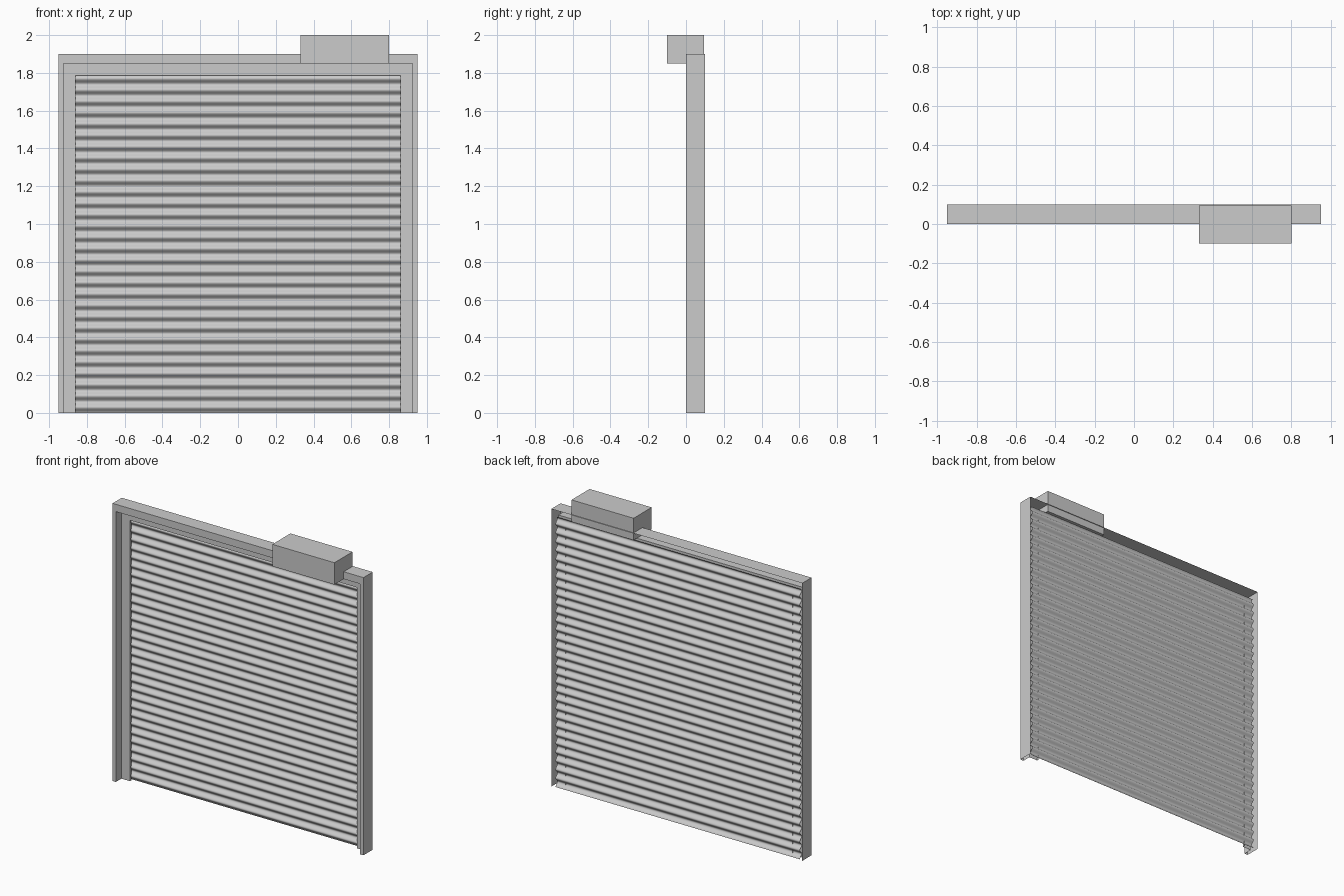
import bpy, math

if "Cube" in bpy.data.objects:
    bpy.data.objects.remove(bpy.data.objects["Cube"])


def make_object(name, verts, faces, smooth=False):
    mesh = bpy.data.meshes.new(name)
    mesh.from_pydata(verts, [], faces)
    mesh.update()
    for p in mesh.polygons:
        p.use_smooth = smooth
    obj = bpy.data.objects.new(name, mesh)
    bpy.context.collection.objects.link(obj)
    return obj


def grid_faces(rows, cols):
    return [(r * cols + c, (r + 1) * cols + c, (r + 1) * cols + c + 1, r * cols + c + 1)
            for r in range(rows - 1) for c in range(cols - 1)]


# Door frame: folded sheet profile (half width, height, depth) run up, across and down
profile = [(0.95, 1.90, 0.10), (0.95, 1.90, 0.0), (0.925, 1.85, 0.0),
           (0.925, 1.85, 0.06), (0.86, 1.785, 0.06), (0.86, 1.785, 0.075)]
verts = []
for x, z, y in profile:
    verts += [(-x, y, 0), (-x, y, z), (x, y, z), (x, y, 0)]
make_object("door_frame", verts, grid_faces(len(profile), 4))

# Roller shutter: corrugated sheet running behind the frame
PITCH, STEPS, TOP = 0.06, 12, 1.845
count = round(TOP / PITCH * STEPS)
verts = []
for i in range(count + 1):
    z = TOP * i / count
    y = 0.08 - 0.01 * math.sin(2 * math.pi * (z - 0.015) / PITCH)
    verts += [(0.925, y, z), (-0.925, y, z)]
make_object("roller_shutter", verts, grid_faces(count + 1, 2), smooth=True)

# Motor housing on top of the frame
bpy.ops.mesh.primitive_cube_add(size=1, location=(0.565, -0.0025, 1.925))
housing = bpy.context.object
housing.name = "motor_housing"
housing.scale = (0.47, 0.195, 0.15)
